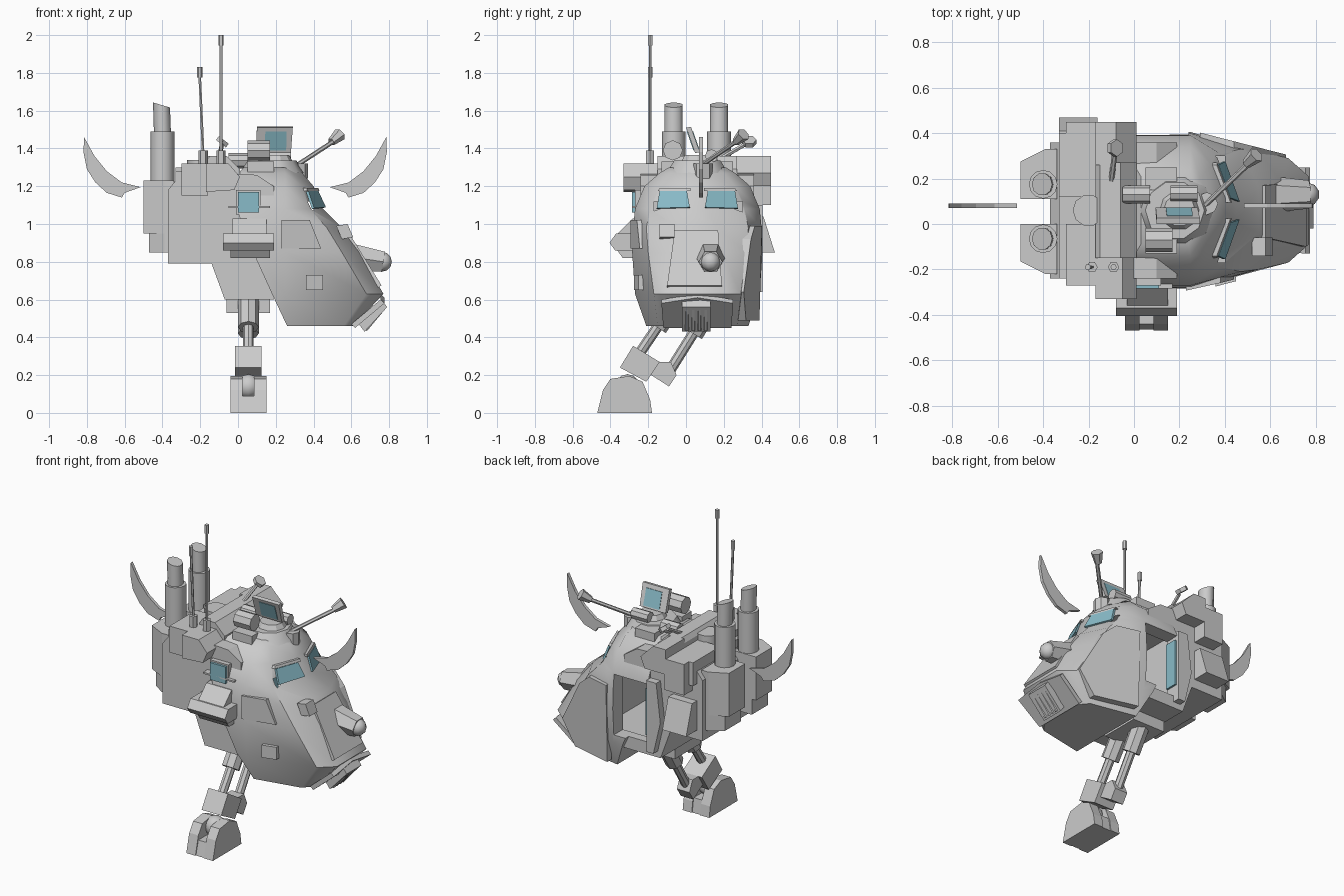
import bpy, bmesh, math
from mathutils import Vector, Matrix

CY = 0.06  # centre line of the hull
teal = bpy.data.materials.new("glass")
teal.diffuse_color = (0.25, 0.5, 0.58, 1)


def finish(name, bm, mat=None, smooth=False):
    bmesh.ops.recalc_face_normals(bm, faces=bm.faces)
    me = bpy.data.meshes.new(name)
    bm.to_mesh(me)
    bm.free()
    ob = bpy.data.objects.new(name, me)
    bpy.context.collection.objects.link(ob)
    if mat:
        me.materials.append(mat)
    if smooth:
        bpy.ops.object.select_all(action='DESELECT')
        ob.select_set(True)
        bpy.context.view_layer.objects.active = ob
        bpy.ops.object.shade_smooth_by_angle(angle=math.radians(40))
    return ob


def loft(name, rings, mat=None, smooth=False):
    bm = bmesh.new()
    vs = [[bm.verts.new(p) for p in r] for r in rings]
    n = len(vs[0])
    for a, b in zip(vs, vs[1:]):
        for i in range(n):
            bm.faces.new((a[i], a[(i + 1) % n], b[(i + 1) % n], b[i]))
    bm.faces.new(vs[0])
    bm.faces.new(vs[-1])
    return finish(name, bm, mat, smooth)


def slab(name, pts, vec, mat=None):
    """3D polygon thickened along vec"""
    v = Vector(vec)
    return loft(name, [pts, [Vector(p) + v for p in pts]], mat)


def prof(name, xz, y0, y1, mat=None):
    return slab(name, [(x, y0, z) for x, z in xz], (0, y1 - y0, 0), mat)


def box(name, x0, x1, y0, y1, z0, z1, mat=None):
    return slab(name, [(x0, y0, z0), (x1, y0, z0), (x1, y1, z0), (x0, y1, z0)], (0, 0, z1 - z0), mat)


def rod(name, a, b, r, r2=None, n=8, smooth=False):
    a, b = Vector(a), Vector(b)
    q = (b - a).to_track_quat('Z', 'Y')
    rings = []
    for c, rad in ((a, r), (b, r if r2 is None else r2)):
        rings.append([c + q @ Vector((rad * math.cos(t), rad * math.sin(t), 0))
                      for t in (2 * math.pi * i / n for i in range(n))])
    return loft(name, rings, None, smooth)


def ball(name, c, r, u=10, v=6, smooth=False):
    bm = bmesh.new()
    bmesh.ops.create_uvsphere(bm, u_segments=u, v_segments=v, radius=r, matrix=Matrix.Translation(c))
    return finish(name, bm, None, smooth)


# cabin: horizontal slices (z, back x, back half width, mid x, mid hw, front x, front hw)
slices = [(0.46, 0.26, 0.27, 0.56, 0.21, 0.61, 0.15), (0.63, 0.18, 0.33, 0.68, 0.23, 0.77, 0.15),
          (0.85, 0.08, 0.345, 0.55, 0.26, 0.645, 0.13), (0.98, 0.02, 0.34, 0.47, 0.27, 0.55, 0.10),
          (1.08, 0.0, 0.33, 0.38, 0.25, 0.45, 0.06), (1.2, 0.0, 0.28, 0.34, 0.20, 0.40, 0.05),
          (1.27, 0.0, 0.2, 0.29, 0.14, 0.34, 0.04), (1.3, 0.03, 0.15, 0.26, 0.1, 0.30, 0.03)]
rings = []
for z, xb, hb, xm, hm, xf, hf in slices:
    xs = max(xb, 0.25)
    half = [(xb, hb), (min(xs, xm - 0.02), hb), (xm, hm), (xf, hf)]
    rings.append([(x, CY + h, z) for x, h in half] + [(x, CY - h, z) for x, h in reversed(half)])
cabin = loft("cabin", rings, smooth=True)

# rear hull
hull = prof("rear_hull", [(-0.37, 0.79), (-0.14, 0.79), (-0.07, 0.6), (0.19, 0.6),
                          (0.19, 1.2), (0.1, 1.26), (-0.33, 1.28), (-0.33, 1.23), (-0.37, 1.18)], -0.24, 0.36)

# hollow inside with an open doorway in the left side
cutters = [box("doorway_cutter", 0.0, 0.24, 0.25, 0.7, 0.68, 1.07),
           box("interior_cutter", -0.03, 0.4, -0.17, 0.3, 0.65, 1.12)]
for c in cutters:
    c.hide_render = True
    c.hide_set(True)
    for ob in (cabin, hull):
        m = ob.modifiers.new("hollow", 'BOOLEAN')
        m.object = c
        m.solver = 'EXACT'
box("seat_base", 0.05, 0.17, 0.0, 0.13, 0.65, 0.75)
box("seat_back", 0.03, 0.06, 0.0, 0.13, 0.75, 0.98)
prof("door_pillar", [(-0.05, 0.64), (0.0, 0.64), (0.0, 1.1), (-0.07, 1.1), (-0.1, 0.85)], 0.3, 0.405)
slab("left_rear_window", [(0.003, 0.31, 0.74), (0.003, 0.39, 0.74), (0.003, 0.39, 1.04), (0.003, 0.31, 1.04)],
     (0.012, 0, 0), teal)

# side plates on the nose, both flanks
for s, nm in ((1, "left"), (-1, "right")):
    def side(x, z, off=0.0):  # flank surface point
        return (x, CY + s * (0.338 - 0.255 * max(0, x - 0.25) - 0.1 * max(0, 0.63 - z) + off), z)
    if s > 0:
        plate = [(0.29, 0.49), (0.57, 0.49), (0.67, 0.64), (0.52, 0.92), (0.44, 0.99), (0.29, 0.99)]
        slab(nm + "_flank_plate", [side(x, z, -0.03) for x, z in plate], (0, 0.045, 0))
    else:
        trim = [(0.23, 0.87), (0.44, 0.87), (0.38, 1.02), (0.23, 1.02)]
        slab(nm + "_side_frame", [side(x, z, -0.03) for x, z in trim], (0, -0.045, 0))
        slab(nm + "_hatch", [side(x, z, -0.02) for x, z in ((.36, .65), (.45, .65), (.45, .73), (.36, .73))],
             (0, -0.045, 0))
    # windscreens with brow
    def ws(y, z, o=0.0):
        d = (y - 0.055) / 0.19
        return (0.45 - 0.07 * d - (z - 1.08) * 0.4 + o, CY + s * y, z)
    slab(nm + "_windscreen", [ws(0.04, 1.085), ws(0.215, 1.08), ws(0.2, 1.17), ws(0.055, 1.17)], (0.012, 0, 0.004), teal)
    slab(nm + "_windscreen_brow", [ws(0.035, 1.175, -.03), ws(0.21, 1.175, -.03), ws(0.2, 1.19, -.03),
                                   ws(0.035, 1.19, -.03)], (0.042, 0, 0))

# right side window and hip block
box("side_window_frame", -0.01, 0.12, -0.27, -0.2, 1.05, 1.18)
box("side_window", 0.0, 0.11, -0.285, -0.23, 1.06, 1.17, teal)
box("side_window_sill", -0.05, 0.17, -0.285, -0.22, 1.085, 1.095)
slab("hip_block", [(-0.08, -0.24, 0.86), (-0.08, -0.375, 0.86), (-0.08, -0.405, 0.9), (-0.08, -0.37, 0.95),
                   (-0.08, -0.24, 0.95)], (0.27, 0, 0))
slab("hip_lower", [(-0.04, -0.24, 0.82), (-0.04, -0.335, 0.82), (-0.04, -0.37, 0.87), (-0.04, -0.24, 0.87)], (0.21, 0, 0))
slab("hip_cap", [(-0.03, -0.22, 0.95), (-0.03, -0.36, 0.95), (-0.03, -0.28, 1.03), (-0.03, -0.22, 1.03)], (0.18, 0, 0))
# left rear locker
slab("left_locker", [(-0.33, 0.34, 0.85), (-0.33, 0.47, 0.85), (-0.33, 0.41, 1.04), (-0.33, 0.34, 1.04)], (0.17, 0, 0))

# nose details: lamp, panel, chin and mouth grille
rod("lamp_housing", (0.57, 0.13, 0.83), (0.77, 0.13, 0.8), 0.085, 0.062, 6)
ball("nose_lamp", (0.765, 0.13, 0.8), 0.052, smooth=True)
slab("nose_panel", [(0.555, -0.06, 0.95), (0.555, 0.17, 0.95), (0.735, 0.19, 0.66), (0.735, -0.1, 0.66)], (0.025, 0, 0.015))
slab("nose_vent", [(0.55, -0.14, 0.92), (0.55, -0.06, 0.92), (0.52, -0.06, 0.99), (0.52, -0.14, 0.99)], (0.06, 0, 0.01))
slab("chin_plate", [(0.60, -0.12, 0.47), (0.60, 0.24, 0.47), (0.755, 0.25, 0.6), (0.755, 0.06, 0.63), (0.755, -0.13, 0.6)],
     (0.02, 0, -0.02))
prof("mouth", [(0.64, 0.47), (0.67, 0.43), (0.79, 0.56), (0.76, 0.6)], -0.02, 0.13)
for i in range(4):
    y = 0.005 + i * 0.033
    rod("grille_bar", (0.675, y, 0.44), (0.775, y, 0.56), 0.012, n=6)

# roof beam and boxes
prof("roof_beam", [(-0.17, 1.19), (-0.17, 1.33), (-0.15, 1.36), (-0.06, 1.36), (0.01, 1.29), (0.01, 1.2)], -0.15, 0.27)
prof("beam_end", [(-0.17, 1.17), (-0.17, 1.32), (-0.05, 1.32), (0.01, 1.25), (-0.02, 1.18)], -0.33, -0.14)
prof("beam_end", [(-0.17, 1.2), (-0.17, 1.36), (-0.08, 1.36), (0.01, 1.27), (-0.02, 1.2)], 0.26, 0.45)
box("roof_box", -0.3, -0.16, -0.27, -0.0, 1.15, 1.32)
box("roof_box", -0.33, -0.16, 0.12, 0.40, 1.15, 1.3)
box("rear_side_box", -0.3, -0.16, 0.3, 0.45, 1.1, 1.3)
rod("roof_drum", (-0.2, CY, 1.26), (-0.2, CY, 1.34), 0.07, n=10, smooth=True)

# engine pods (main and narrower foot) and exhausts
for y, o in ((-0.065, -1), (0.175, 1)):
    for x0, z0, z1 in ((-0.5, 0.95, 1.23), (-0.47, 0.85, 0.95)):
        pod = [(-0.34, y - o * .065), (-0.34, y + o * .155), (-0.39, y + o * .155), (x0, y + o * .1), (x0, y - o * .065)]
        slab("engine_pod", [(x, yy, z0) for x, yy in pod], (0, 0, z1 - z0))
    rod("exhaust_pipe", (-0.4, y, 1.0), (-0.4, y, 1.49), 0.063, n=12, smooth=True)
    tip = [(0.045 * math.cos(t * math.pi / 5), 0.05 * math.sin(t * math.pi / 5)) for t in range(10)]
    loft("exhaust_tip", [[(-0.4 + a, y + b, 1.48) for a, b in tip],
                         [(-0.405 + a, y + b, 1.63 - 0.3 * a) for a, b in tip]], smooth=True)

# crescent horns fore and aft
horn = [(.50, 1.195), (.60, 1.22), (.68, 1.28), (.745, 1.36), (.80, 1.46), (.803, 1.38), (.785, 1.29),
        (.74, 1.22), (.68, 1.165), (.60, 1.14), (.585, 1.165)]
for s in (1, -1):
    prof("front_horn" if s > 0 else "rear_horn", [(-0.015 + s * x, z) for x, z in horn], 0.07, 0.09)

# antennas
for x, dx, top in ((-0.09, 0, 2.0), (-0.185, -0.018, 1.83)):
    rod("antenna_base", (x, -0.19, 1.3), (x, -0.19, 1.39), 0.025, n=6)
    rod("antenna_mast", (x, -0.19, 1.38), (x + dx, -0.19, top - 0.04), 0.008, n=6)
    rod("antenna_tip", (x + dx, -0.19, top - 0.055), (x + dx, -0.19, top), 0.014, n=6)

# roof hatch, scope and screen
rod("hatch_ring", (0.18, CY, 1.27), (0.18, CY, 1.335), 0.17, 0.13, 10, True)
rod("hatch_lid", (0.2, CY, 1.33), (0.2, CY, 1.365), 0.09, 0.07, 10)
for y in (-0.1, 0.18):
    box("roof_block", 0.05, 0.19, y - 0.03, y + 0.07, 1.24, 1.33)
rod("scope_drum", (0.05, -0.07, 1.39), (0.17, -0.07, 1.39), 0.053, n=8, smooth=True)
rod("side_drum", (-0.05, 0.13, 1.335), (0.07, 0.13, 1.335), 0.04, n=8, smooth=True)
rod("small_drum", (0.16, 0.135, 1.36), (0.28, 0.135, 1.36), 0.035, n=8, smooth=True)


def tilt(x, z, o):  # leaning screen plane
    return (x, 0.05 - 0.35 * (z - 1.37) + o, z)


slab("screen_frame", [tilt(x, z, 0) for x, z in ((.095, 1.375), (.28, 1.375), (.29, 1.51), (.1, 1.51))], (0, 0.025, 0.005))
for o in (-0.004, 0.022):
    slab("screen", [tilt(x, z, o) for x, z in ((.14, 1.39), (.255, 1.39), (.258, 1.49), (.145, 1.49))], (0, 0.008, 0), teal)
rod("lamp_pivot", (0.32, 0.09, 1.24), (0.32, 0.09, 1.32), 0.05, n=8)
rod("lamp_arm", (0.31, 0.08, 1.31), (0.51, 0.27, 1.44), 0.012, n=6)
rod("arm_lamp", (0.495, 0.265, 1.435), (0.54, 0.305, 1.475), 0.022, 0.036, 6)
rod("mirror_arm", (-0.1, 0.19, 1.35), (-0.085, 0.31, 1.42), 0.012, n=6)
rod("mirror", (-0.09, 0.335, 1.425), (-0.075, 0.335, 1.445), 0.038, n=6)

# leg: hip socket, twin struts, knee, foot
box("hip_socket", -0.06, 0.17, -0.06, 0.2, 0.53, 0.62)
for y0, z0, y1, z1 in ((-0.29, 0.25, -0.04, 0.62), (-0.1, 0.2, 0.15, 0.6)):
    a, b = Vector((0.055, y0, z0)), Vector((0.055, y1, z1))
    rod("leg_strut", a, b, 0.028, n=8, smooth=True)
    rod("leg_sleeve", a.lerp(b, 0.55), b, 0.055, n=8, smooth=True)
slab("knee", [(-0.015, -0.35, 0.24), (-0.015, -0.28, 0.355), (-0.015, -0.14, 0.27), (-0.015, -0.21, 0.165)], (0.14, 0, 0))
slab("knee_bracket", [(0.01, -0.2, 0.27), (0.01, -0.08, 0.27), (0.01, -0.05, 0.2), (0.01, -0.09, 0.14),
                      (0.01, -0.2, 0.21)], (0.09, 0, 0))
ball("ankle_ball", (0.055, -0.31, 0.14), 0.065, 10, 6, True)
foot = [(-0.47, 0), (-0.18, 0), (-0.19, 0.07), (-0.23, 0.165), (-0.3, 0.195), (-0.4, 0.18), (-0.44, 0.12)]
for x in (-0.04, 0.085):
    slab("foot_cheek", [(x, y, z) for y, z in foot], (0.065, 0, 0))
slab("foot_core", [(0.02, -0.465, 0), (0.02, -0.185, 0), (0.02, -0.2, 0.09), (0.02, -0.44, 0.09)], (0.07, 0, 0))
